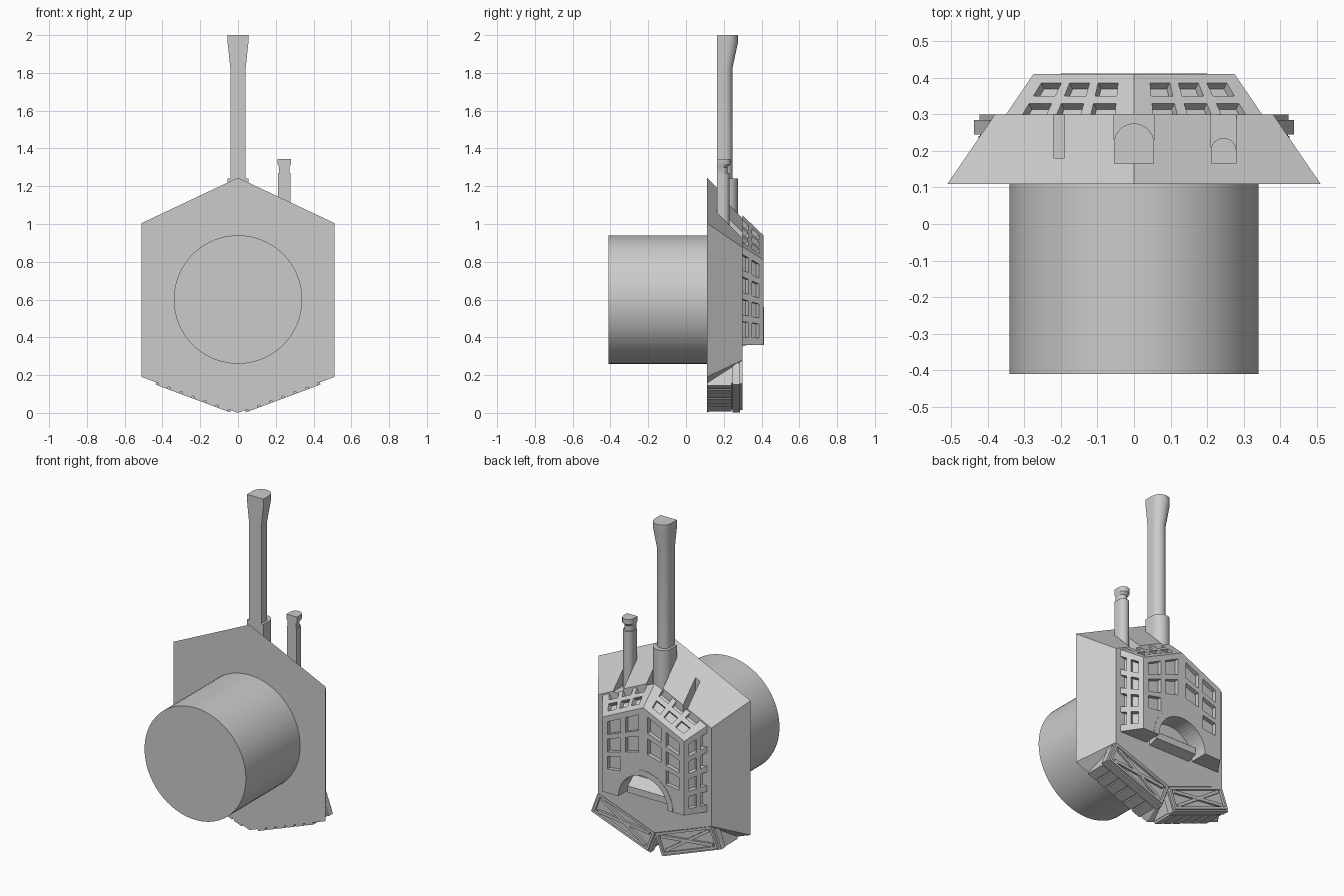
import bpy, bmesh, math
from mathutils import Vector

cube = bpy.data.objects.get("Cube")
if cube:
    bpy.data.objects.remove(cube, do_unlink=True)

GREY = (0.6, 0.6, 0.6, 1.0)
grey = bpy.data.materials.new("plain_grey")
grey.use_nodes = True
grey.diffuse_color = GREY
grey.node_tree.nodes["Principled BSDF"].inputs["Base Color"].default_value = GREY


def finish(name, bm, smooth=False):
    bmesh.ops.recalc_face_normals(bm, faces=bm.faces[:])
    mesh = bpy.data.meshes.new(name)
    bm.to_mesh(mesh)
    bm.free()
    mesh.materials.append(grey)
    ob = bpy.data.objects.new(name, mesh)
    bpy.context.collection.objects.link(ob)
    if smooth:
        bpy.ops.object.select_all(action='DESELECT')
        ob.select_set(True)
        bpy.context.view_layer.objects.active = ob
        bpy.ops.object.shade_smooth_by_angle(angle=math.radians(30))
    return ob


def add_loft(bm, rings):
    """Closed solid through rings that have equal point counts."""
    rows = [[bm.verts.new(p) for p in ring] for ring in rings]
    n = len(rows[0])
    for a, b in zip(rows, rows[1:]):
        for i in range(n):
            j = (i + 1) % n
            bm.faces.new((a[i], a[j], b[j], b[i]))
    bm.faces.new(rows[0])
    bm.faces.new(rows[-1])


def loft(name, rings, smooth=False):
    bm = bmesh.new()
    add_loft(bm, rings)
    return finish(name, bm, smooth)


def box_rings(x0, x1, y0, y1, z0, z1):
    return [[(x0, y, z0), (x1, y, z0), (x1, y, z1), (x0, y, z1)] for y in (y0, y1)]


def cut(target, cutter):
    mod = target.modifiers.new("cut", 'BOOLEAN')
    mod.operation, mod.solver, mod.object = 'DIFFERENCE', 'EXACT', cutter
    cutter.hide_render = True
    bpy.context.view_layer.update()
    graph = bpy.context.evaluated_depsgraph_get()
    mesh = bpy.data.meshes.new_from_object(target.evaluated_get(graph))
    target.modifiers.clear()
    target.data = mesh
    bpy.data.objects.remove(cutter, do_unlink=True)


def hexagon(y, half, apex, shoulder, hip, foot):
    right = [(0, y, apex), (half, y, shoulder), (half, y, hip), (0, y, foot)]
    return right + [(-half, y, hip), (-half, y, shoulder)]


# Hull with slots for the weapons
hull = loft("hull", [hexagon(0.11, 0.51, 1.245, 1.005, 0.19, 0.0),
                     hexagon(0.30, 0.38, 1.055, 0.876, 0.28, 0.14)])
slots = bmesh.new()
for x, r, y, floor in ((0, 0.055, 0.165, 1.0), (0.245, 0.035, 0.165, 0.92), (-0.205, 0.015, 0.18, 0.93)):
    add_loft(slots, box_rings(x - r, x + r, y, 0.33, floor, 1.4))
cut(hull, finish("slot_cutter", slots))

# Turret ring drum
drum = [[(0.34 * math.cos(a), y, 0.6 + 0.34 * math.sin(a))
         for a in (math.tau * i / 64 for i in range(64))] for y in (-0.41, 0.112)]
loft("ring_drum", drum, True)

# Rack on the roof
rack = loft("roof_rack", [hexagon(0.30, 0.35, 1.045, 0.88, 0.36, 0.36),
                          hexagon(0.41, 0.275, 0.94, 0.81, 0.36, 0.36)])


def cut_cells(bm, quad, us, vs, depth=0.025, skip=None):
    """Shallow lattice pockets in a quad given as a, b (low edge), c, d (high edge)."""
    a, b, c, d = map(Vector, quad)
    normal = (b - a).cross(d - a).normalized()
    if normal.y < 0:
        normal = -normal
    for u0, u1 in us:
        for v0, v1 in vs:
            pts = [a.lerp(b, u).lerp(d.lerp(c, u), v)
                   for u, v in ((u0, v0), (u1, v0), (u1, v1), (u0, v1))]
            mid = sum(pts, Vector()) / 4
            if skip and skip(mid):
                continue
            add_loft(bm, [[p + normal * k for p in pts] for k in (0.015, -depth)])


def spans(start, stop, count, gap):
    step = (stop - start + gap) / count
    return [(start + i * step, start + (i + 1) * step - gap) for i in range(count)]


SLOPE_ROWS = [(0.0, 0.27), (0.46, 0.78)]
near_arch = lambda p: math.hypot(p.x, p.z - 0.36) < 0.24
cells = bmesh.new()
for s in (1, -1):
    cut_cells(cells, [(s * 0.35, 0.30, 0.36), (s * 0.35, 0.30, 0.88),
                      (s * 0.275, 0.41, 0.81), (s * 0.275, 0.41, 0.36)],
              spans(0.08, 0.92, 4, 0.07), SLOPE_ROWS)
    cut_cells(cells, [(0, 0.30, 1.045), (s * 0.35, 0.30, 0.88),
                      (s * 0.275, 0.41, 0.81), (0, 0.41, 0.94)],
              spans(0.15, 0.87, 3, 0.08), SLOPE_ROWS)
    cut_cells(cells, [(s * 0.03, 0.41, 0.40), (s * 0.24, 0.41, 0.40),
                      (s * 0.24, 0.41, 0.79), (s * 0.03, 0.41, 0.89)],
              spans(0, 1, 2, 0.16), spans(0, 1, 4, 0.07), skip=near_arch)
cut(rack, finish("cell_cutter", cells))


def arc(r, y, z=0.36, n=24):
    return [(r * math.cos(math.pi * i / n), y, z + r * math.sin(math.pi * i / n)) for i in range(n + 1)]


# Arched hatch opening, its rim and the block inside it
opening = [[(0.165, y, 0.3)] + arc(0.165, y) + [(-0.165, y, 0.3)] for y in (0.28, 0.45)]
cut(rack, loft("arch_cutter", opening))
loft("hatch_rim", [arc(0.2, y) + arc(0.165, y)[::-1] for y in (0.3, 0.412)], True)
loft("hatch_block", [[(x, 0.295, 0.35), (x, 0.36, 0.37), (x, 0.36, 0.41), (x, 0.295, 0.46)]
                     for x in (-0.14, 0.14)])


# Weapons with a flat front and a round back
def d_ring(x, r, z, front=0.165, n=16):
    back = [(x + r * math.cos(math.pi * i / n), front + r + r * math.sin(math.pi * i / n), z)
            for i in range(n + 1)]
    return [(x - r, front, z), (x + r, front, z)] + back


def d_barrel(name, x, profile):
    loft(name, [d_ring(x, r, z) for r, z in profile], True)


d_barrel("main_sleeve", 0, [(0.055, 0.99), (0.055, 1.24)])
d_barrel("main_barrel", 0, [(0.041, 1.2), (0.041, 1.83), (0.055, 1.96), (0.055, 2.0)])
d_barrel("small_sleeve", 0.245, [(0.033, 0.91), (0.033, 1.27)])
d_barrel("small_barrel", 0.245, [(0.027, 1.25), (0.027, 1.3), (0.035, 1.315), (0.035, 1.345)])

# Stowage boxes along the two lower edges
ALONG = Vector((0.51, 0, 0.19)).normalized()
OUT = Vector((ALONG.z, 0, -ALONG.x))


def place(s, u, w, y):
    p = ALONG * u + OUT * w
    return (s * p.x, y, p.z)


def tilted(bm, s, u0, u1, w0, w1, y0, y1):
    add_loft(bm, [[place(s, u, w, y) for u, w in ((u0, w0), (u1, w0), (u1, w1), (u0, w1))]
                  for y in (y0, y1)])


def strap(bm, s, start, end, width, y0, y1):
    a, b = Vector(start), Vector(end)
    side = (b - a).orthogonal().normalized() * width / 2
    add_loft(bm, [[place(s, p.x, p.y, y) for p in (a - side, b - side, b + side, a + side)]
                  for y in (y0, y1)])


for s, label in ((1, "left"), (-1, "right")):
    bm = bmesh.new()
    tilted(bm, s, 0.05, 0.45, -0.128, 0.0, 0.112, 0.285)
    finish(label + "_stowage_box", bm)

    bm = bmesh.new()
    for u0, u1 in spans(0.055, 0.45, 6, 0.012):
        tilted(bm, s, u0, u1, -0.01, 0.012, 0.112, 0.24)
    finish(label + "_box_slats", bm)

    bm = bmesh.new()
    tilted(bm, s, 0.04, 0.462, -0.11, 0.012, 0.245, 0.285)
    finish(label + "_box_band", bm)

    bm = bmesh.new()
    for w in (-0.128, -0.012):
        tilted(bm, s, 0.05, 0.45, w, w + 0.014, 0.28, 0.30)
    for u in (0.05, 0.436):
        tilted(bm, s, u, u + 0.014, -0.128, 0.002, 0.28, 0.30)
    strap(bm, s, (0.08, -0.105), (0.42, -0.02), 0.018, 0.28, 0.298)
    strap(bm, s, (0.08, -0.02), (0.42, -0.105), 0.018, 0.28, 0.297)
    finish(label + "_box_frame", bm)
